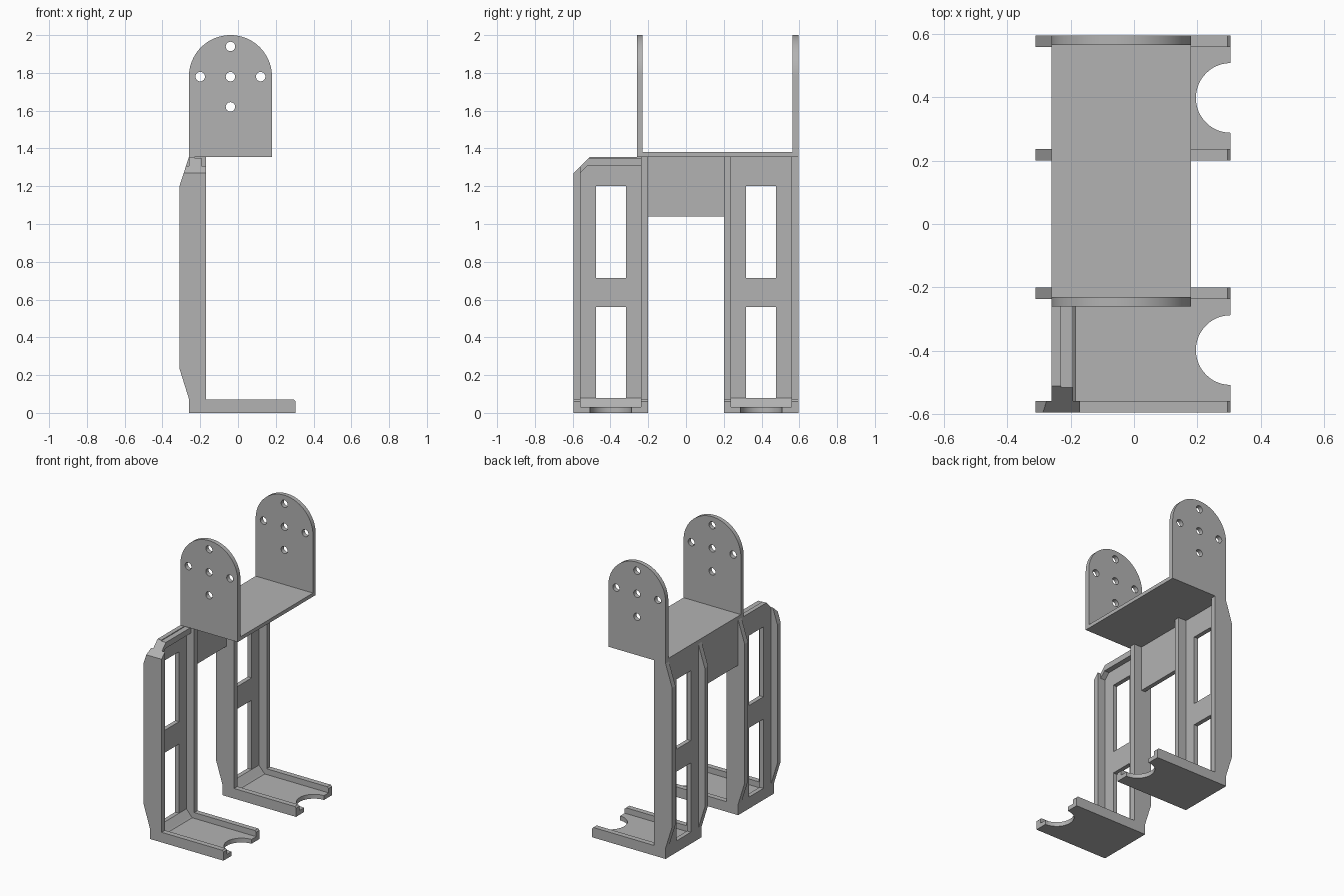
import bpy, bmesh
from math import pi, sin, cos
from mathutils import Vector

if "Cube" in bpy.data.objects:
    bpy.data.objects.remove(bpy.data.objects["Cube"], do_unlink=True)

grey = bpy.data.materials.new("plain grey")
grey.use_nodes = True
grey.diffuse_color = (0.45, 0.45, 0.45, 1)
grey.node_tree.nodes["Principled BSDF"].inputs["Base Color"].default_value = grey.diffuse_color


def prism(name, outline, axis, lo, hi, cut=None):
    """Extrude a closed outline along an axis, optionally trimmed by a plane (point, normal)."""
    place = {"x": lambda a, b, t: (t, a, b),
             "y": lambda a, b, t: (a, t, b),
             "z": lambda a, b, t: (a, b, t)}[axis]
    bm = bmesh.new()
    face = bm.faces.new([bm.verts.new(place(a, b, lo)) for a, b in outline])
    new = bmesh.ops.extrude_face_region(bm, geom=[face])["geom"]
    step = Vector(place(0, 0, hi - lo))
    bmesh.ops.translate(bm, verts=[v for v in new if isinstance(v, bmesh.types.BMVert)], vec=step)
    if cut:
        geom = bm.verts[:] + bm.edges[:] + bm.faces[:]
        res = bmesh.ops.bisect_plane(bm, geom=geom, plane_co=cut[0], plane_no=cut[1], clear_outer=True)
        edges = [e for e in res["geom_cut"] if isinstance(e, bmesh.types.BMEdge)]
        if edges:
            bmesh.ops.contextual_create(bm, geom=edges)
    bmesh.ops.recalc_face_normals(bm, faces=bm.faces[:])
    mesh = bpy.data.meshes.new(name)
    bm.to_mesh(mesh)
    bm.free()
    mesh.materials.append(grey)
    obj = bpy.data.objects.new(name, mesh)
    bpy.context.collection.objects.link(obj)
    return obj


def rect(a0, a1, b0, b1):
    return [(a0, b0), (a1, b0), (a1, b1), (a0, b1)]


def arc(ca, cb, r, start, end, n):
    return [(ca + r * cos(start + (end - start) * i / n),
             cb + r * sin(start + (end - start) * i / n)) for i in range(n + 1)]


def pierce(obj, cutters):
    """Subtract the cutters, bake the result and remove them."""
    for c in cutters:
        mod = obj.modifiers.new("opening", "BOOLEAN")
        mod.operation, mod.solver, mod.object = "DIFFERENCE", "EXACT", c
    graph = bpy.context.evaluated_depsgraph_get()
    mesh = bpy.data.meshes.new_from_object(obj.evaluated_get(graph))
    obj.modifiers.clear()
    obj.data = mesh
    for c in cutters:
        bpy.data.objects.remove(c, do_unlink=True)


def smooth(obj):
    bpy.ops.object.select_all(action="DESELECT")
    obj.select_set(True)
    bpy.context.view_layer.objects.active = obj
    bpy.ops.object.shade_smooth_by_angle()


BACK, WEB, RAIL, TIP = -0.26, -0.23, -0.17, 0.305
DECK = 1.355
T = 0.037   # rail thickness

# Side rail: upright with swept ends plus the low foot arm
rail_outline = [(BACK, 0), (TIP - 0.01, 0), (TIP, 0.01), (TIP, 0.06), (TIP - 0.01, 0.07),
                (RAIL, 0.07), (RAIL, DECK), (BACK, DECK), (-0.31, 1.2), (-0.31, 0.235), (BACK, 0.075)]

for side, y0, y1 in (("front", -0.595, -0.2), ("rear", 0.2, 0.595)):
    mid = (y0 + y1) / 2
    cut = ((0, y0, 1.27), (0, -1, 1)) if side == "front" else None

    prism(side + "_leg_near_rail", rail_outline, "y", y0, y0 + T, cut)
    prism(side + "_leg_far_rail", rail_outline, "y", y1 - T, y1)

    # Upright web with two windows
    web = prism(side + "_leg_web", rect(y0, y1, 0, DECK), "x", BACK, WEB, cut)
    pierce(web, [prism("window_cutter", rect(mid - 0.08, mid + 0.08, z0, z1), "x", -0.4, 0)
                 for z0, z1 in ((0.08, 0.56), (0.715, 1.2))])

    # Foot plate with a round notch at the tip
    notch = arc(TIP, mid, 0.11, 1.5 * pi, 0.5 * pi, 24)
    foot = prism(side + "_foot_plate",
                 [(BACK, y0), (TIP, y0)] + notch + [(TIP, y1), (BACK, y1)], "z", 0, 0.03)
    smooth(foot)

    # Sloped strip stiffening the inner corner
    prism(side + "_foot_gusset", [(BACK, 0.01), (-0.185, 0.03), (-0.195, 0.04), (WEB, 0.08)],
          "y", y0 + T, y1 - T)

# Chamfered cap along the top of the front leg
prism("front_leg_cap", [(-0.595, 1.27), (-0.515, 1.35), (-0.2, 1.35), (-0.2, 1.31),
                        (-0.52, 1.31), (-0.56, 1.27)], "x", BACK, -0.193)

# Bridge between the legs and the deck over them
prism("bridge_plate", rect(-0.2, 0.2, 1.04, DECK), "x", BACK, WEB)
prism("deck", rect(BACK, 0.18, -0.26, 0.595), "z", DECK, 1.38)

# Rounded ears with five bolt holes
CX, CZ = -0.04, 1.78
ear_outline = [(BACK, DECK), (0.18, DECK)] + arc(CX, CZ, 0.22, 0, pi, 40)
for name, y0 in (("front_ear", -0.26), ("rear_ear", 0.565)):
    ear = prism(name, ear_outline, "y", y0, y0 + 0.03)
    holes = [(0, 0), (0.16, 0), (-0.16, 0), (0, 0.16), (0, -0.16)]
    pierce(ear, [prism("hole_cutter", arc(CX + dx, CZ + dz, 0.025, 0, 2 * pi * 23 / 24, 23),
                       "y", y0 - 0.1, y0 + 0.1) for dx, dz in holes])
    smooth(ear)
